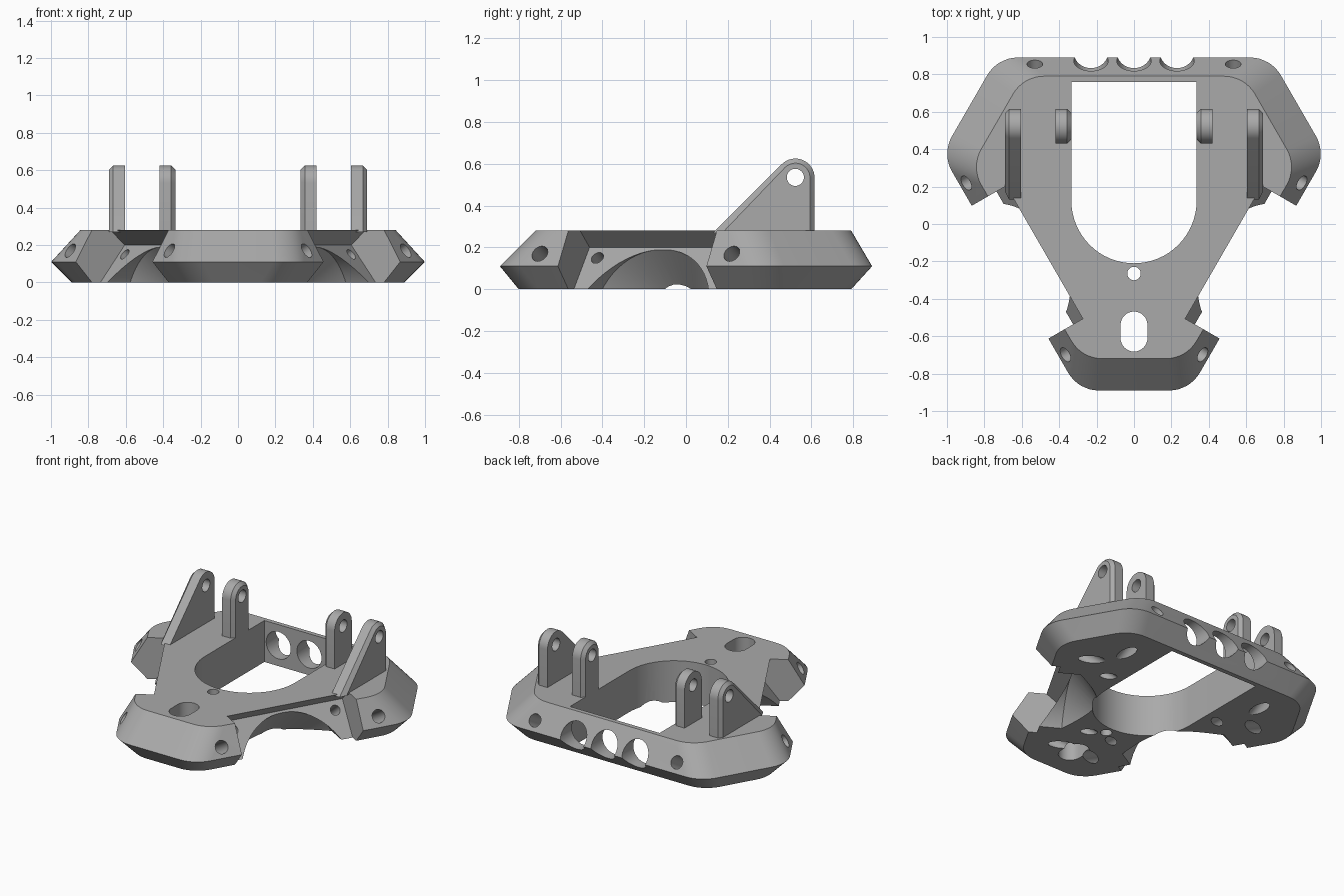
import bpy, bmesh, math
from mathutils import Vector

if "Cube" in bpy.data.objects:
    bpy.data.objects.remove(bpy.data.objects["Cube"])

CY = 0.125                     # centre of the three-fold hexagon
grey = bpy.data.materials.new("plain grey")
grey.diffuse_color = (0.40, 0.40, 0.40, 1)
grey.use_nodes = True
grey.node_tree.nodes["Principled BSDF"].inputs["Base Color"].default_value = grey.diffuse_color


def loft(name, rings):
    """Skin a list of equal-length closed rings and cap both ends."""
    bm = bmesh.new()
    vs = [[bm.verts.new(p) for p in ring] for ring in rings]
    n = len(vs[0])
    for a, b in zip(vs, vs[1:]):
        for i in range(n):
            j = (i + 1) % n
            bm.faces.new((a[i], a[j], b[j], b[i]))
    bm.faces.new(vs[0][::-1])
    bm.faces.new(vs[-1])
    bmesh.ops.recalc_face_normals(bm, faces=bm.faces)
    me = bpy.data.meshes.new(name)
    bm.to_mesh(me)
    bm.free()
    me.materials.append(grey)
    ob = bpy.data.objects.new(name, me)
    bpy.context.collection.objects.link(ob)
    return ob


def cut(target, cutter):
    mod = target.modifiers.new("cut", 'BOOLEAN')
    mod.operation, mod.solver, mod.object = 'DIFFERENCE', 'EXACT', cutter
    bpy.context.view_layer.objects.active = target
    bpy.ops.object.modifier_apply(modifier=mod.name)
    bpy.data.objects.remove(cutter)


def arc(cx, cy, r, a0, a1, n):
    return [(cx + r * math.cos(math.radians(a0 + (a1 - a0) * i / n)),
             cy + r * math.sin(math.radians(a0 + (a1 - a0) * i / n))) for i in range(n + 1)]


def rod(p, q, r):
    """Cylinder from p to q."""
    p, q = Vector(p), Vector(q)
    rot = (q - p).to_track_quat('Z', 'Y')
    circ = [rot @ Vector((x, y, 0)) for x, y in arc(0, 0, r, 0, 360, 32)[:-1]]
    return loft("cutter", [[p + c for c in circ], [q + c for c in circ]])


def side(angle, d, t, z):
    """Point at distance d out from the centre and t along a hexagon side."""
    a = math.radians(angle)
    return Vector((d * math.cos(a) - t * math.sin(a),
                   CY + d * math.sin(a) + t * math.cos(a), z))


def hexagon(long_d, short_d, z, r=0.19):
    """Rounded hexagon with alternating side distances."""
    pts = []
    for k in range(6):
        a1, a2 = 30 + 60 * k, 90 + 60 * k
        d1, d2 = (short_d, long_d) if k % 2 == 0 else (long_d, short_d)
        d1, d2 = d1 - r, d2 - r
        t = (d2 - d1 * math.cos(math.radians(60))) / math.sin(math.radians(60))
        c = side(a1, d1, t, z)
        pts += [(x, y, z) for x, y in arc(c.x, c.y, r, a1, a2, 8)]
    return pts


# base plate with chamfered rim
base = loft("base_frame", [hexagon(0.665, 0.925, 0), hexagon(0.765, 1.015, 0.11),
                           hexagon(0.665, 0.845, 0.28)])

# side notches with undercut walls, and tapered arches below them
notch = [(0.575, 0.30), (0.4625, 0.20), (0.6275, -0.02), (1.1, -0.02), (1.1, 0.30)]
for ang in (-30, 210):
    cut(base, loft("cutter", [[side(ang, d, t, z) for d, z in notch] for t in (-0.41, 0.41)]))
    cut(base, loft("cutter", [[side(ang, d, t, z) for t, z in arc(0, -0.198, r, 0, 360, 64)[:-1]]
                              for d, r in ((0.29, 0.167), (0.4725, 0.388), (0.85, 0.388))]))

# central opening: square at the back, round at the front
opening = [(0.335, 0.76), (-0.335, 0.76)] + arc(0, 0.125, 0.335, 180, 360, 32)
cut(base, loft("cutter", [[(x, y, z) for x, y in opening] for z in (-0.1, 0.5)]))

# slot and small round hole in the front arm
slot = arc(0, -0.54, 0.072, 0, 180, 16) + arc(0, -0.61, 0.072, 180, 360, 16)
cut(base, loft("cutter", [[(x, y, z) for x, y in slot] for z in (-0.1, 0.5)]))
cut(base, rod((0, -0.265, -0.1), (0, -0.265, 0.5), 0.036))

# three cable holes through the back wall
for x in (-0.23, 0, 0.23):
    cut(base, rod((x, 0.70, 0.14), (x, 1.0, 0.14), 0.092))

# slanted screw holes: rim of every long side, and notch walls
for ang in (90, -30, 210):
    for s in (-1, 1):
        cut(base, rod(side(ang, 0.73 + 0.172, s * 0.53, 0.17 + 0.10),
                      side(ang, 0.73 - 0.43, s * 0.53, 0.17 - 0.25), 0.042))
        if ang != 90:
            cut(base, rod(side(ang, 0.50 + 0.08, s * 0.345, 0.15 + 0.06),
                          side(ang, 0.50 - 0.32, s * 0.345, 0.15 - 0.24), 0.032))

parts = [base]


# upright lugs with one chamfered face and a pin hole
def lug(name, sx, plain_x, chamfer_x, front_y, arc_end):
    step = math.copysign(0.022, chamfer_x - plain_x)
    rings = []
    for x, inset in ((plain_x, 0), (chamfer_x - step, 0), (chamfer_x, 0.022)):
        front = front_y + inset * (2.0 if arc_end < 180 else 1)
        prof = [(front, 0.27), (0.615 - inset, 0.27)]
        prof += arc(0.523, 0.533, 0.092 - inset, 0, arc_end, 16)
        rings.append([(sx * x, y, z) for y, z in prof])
    ob = loft(name, rings)
    cut(ob, rod((sx * 0.2, 0.523, 0.535), (sx * 0.8, 0.523, 0.535), 0.041))
    parts.append(ob)


for sx, word in ((-1, "left"), (1, "right")):
    lug(word + "_outer_lug", sx, 0.605, 0.69, 0.13, 135)
    lug(word + "_inner_lug", sx, 0.42, 0.335, 0.431, 180)

# smooth curved faces, keep hard edges
for ob in parts:
    bpy.ops.object.select_all(action='DESELECT')
    ob.select_set(True)
    bpy.context.view_layer.objects.active = ob
    bpy.ops.object.shade_smooth_by_angle(angle=math.radians(20))
